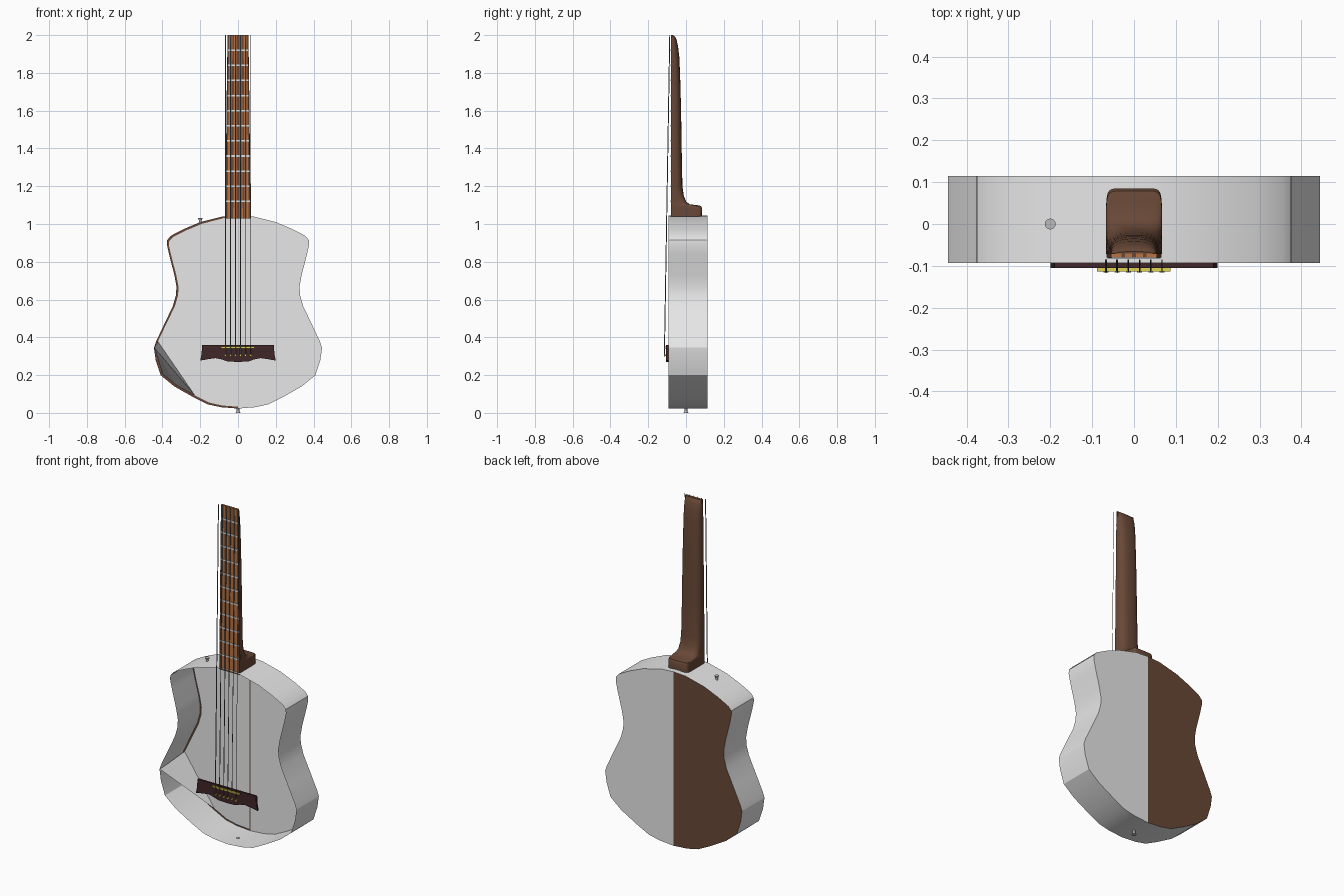
import bpy, bmesh, math
from mathutils import Vector

if "Cube" in bpy.data.objects:
    bpy.data.objects.remove(bpy.data.objects["Cube"])

def mat(name, r, g, b):
    m = bpy.data.materials.new(name)
    m.diffuse_color = (r, g, b, 1)
    m.use_nodes = True
    m.node_tree.nodes["Principled BSDF"].inputs["Base Color"].default_value = m.diffuse_color
    return m

GREY = mat("pale_grey", .8, .8, .8)
BROWN = mat("neck_brown", .14, .065, .038)
ORANGE = mat("fretboard_orange", .48, .17, .055)
MAROON = mat("bridge_maroon", .05, .019, .021)
YELLOW = mat("saddle_yellow", .75, .66, .08)
STEEL = mat("string_steel", .2, .2, .21)
SILVER = mat("fret_silver", .72, .76, .8)
METAL = mat("button_metal", .5, .5, .52)

def make(name, verts, faces, mats, angle=None, fix=True):
    me = bpy.data.meshes.new(name)
    me.from_pydata(verts, [], faces)
    if fix:
        bm = bmesh.new()
        bm.from_mesh(me)
        bmesh.ops.recalc_face_normals(bm, faces=bm.faces)
        bm.to_mesh(me)
        bm.free()
    for m in mats:
        me.materials.append(m)
    if angle:
        me.shade_smooth()
        me.set_sharp_from_angle(angle=math.radians(angle))
    ob = bpy.data.objects.new(name, me)
    bpy.context.collection.objects.link(ob)
    return ob

def loft(name, rings, m, angle=None):
    n = len(rings[0])
    verts = [p for r in rings for p in r]
    faces = [(i*n+j, i*n+(j+1) % n, (i+1)*n+(j+1) % n, (i+1)*n+j)
             for i in range(len(rings)-1) for j in range(n)]
    faces += [tuple(range(n)), tuple(range(len(verts)-n, len(verts)))]
    return make(name, verts, faces, [m], angle)

def box(name, x0, x1, y0, y1, z0, z1, m):
    ring = lambda z: [(x0, y0, z), (x1, y0, z), (x1, y1, z), (x0, y1, z)]
    return loft(name, [ring(z0), ring(z1)], m)

def rod(name, a, b, r0, r1, m, n=8):
    a, b = Vector(a), Vector(b)
    d = (b-a).normalized()
    u = d.orthogonal().normalized()
    w = d.cross(u)
    ring = lambda c, r: [c + r*(u*math.cos(t*math.tau/n) + w*math.sin(t*math.tau/n)) for t in range(n)]
    return loft(name, [ring(a, r0), ring(b, r1)], m, 40)

# Body outline: right half from top to bottom, mirrored for the left
HALF = [(0, 1.045), (.08, 1.04), (.2, 1.01), (.29, .972), (.355, .938), (.375, .915),
        (.376, .89), (.365, .84), (.337, .73), (.326, .67), (.328, .625), (.345, .565),
        (.388, .475), (.435, .375), (.445, .345), (.436, .28), (.41, .2), (.34, .142),
        (.24, .085), (.16, .045), (.09, .03), (0, .023)]
N = len(HALF)
F, B = -.093, .115
loop = HALF + [(-x, z) for x, z in HALF[-2:0:-1]]
L = len(loop)

# Side wall: open at the front, a thin shell
make("body_side", [(x, F, z) for x, z in loop] + [(x, B, z) for x, z in loop],
     [(i, i+L, (i+1) % L+L, (i+1) % L) for i in range(L)], [GREY], 22)

# Back: two half plates
for name, s, m in (("back_right", 1, GREY), ("back_left", -1, BROWN)):
    make(name, [(s*x, B, z) for x, z in HALF], [tuple(range(N))[::-s]], [m], fix=False)

# Inner lining of the left back, one corner pulled forward to the front rim
A, Q = 14, 18
lin = []
for x, z in HALF:
    f = 1 - .011/max(x, .2)
    lin.append((-x*f, B-.006, .55 + (z-.55)*.982))
lin[A] = (-.443, F+.002, .345)
faces = [tuple(i for i in range(N) if i < A or i >= Q), (A-1, A, Q)]
faces += [(A, i, i+1) for i in range(A+1, Q)]
make("inner_lining", lin, faces, [GREY])

# Neck with heel: rounded sections (z, half width, back y, squareness)
YF = -.072
sections = [(1.035, .067, .083, .2), (1.085, .067, .085, .2), (1.096, .067, .079, .22),
            (1.101, .067, .05, .28), (1.104, .066, .02, .35), (1.118, .066, .001, .45),
            (1.15, .065, -.012, .6), (1.2, .065, -.019, .7), (1.4, .063, -.023, .75),
            (1.6, .061, -.026, .75), (1.75, .059, -.03, .75), (1.88, .057, -.035, .75),
            (1.94, .056, -.042, .75), (1.975, .054, -.05, .75), (1.99, .051, -.057, .75),
            (1.998, .045, -.066, .75)]
rings = []
for z, w, yb, e in sections:
    ring = []
    for k in range(17):
        c, s = math.cos(k*math.pi/16), math.sin(k*math.pi/16)
        ring.append((math.copysign(abs(c)**e, c)*w if abs(c) > 1e-6 else 0,
                     YF + (yb-YF)*max(s, 0)**e, z))
    rings.append(ring)
loft("neck", rings, BROWN, 40)

# Fretboard: tapered board with alternating lengthwise wood stripes
COLS = 13
def board(y, z):
    w = .066 if z < 1.5 else .055
    return [(w*(2*i/COLS-1), y, z) for i in range(COLS+1)]
rows = [board(-.08, 1.03), board(-.08, 2.0), board(-.07, 2.0), board(-.07, 1.03)]
C = COLS+1
faces = [(r*C+i, r*C+i+1, (r+1) % 4*C+i+1, (r+1) % 4*C+i) for r in range(4) for i in range(COLS)]
faces += [(0, C, 2*C, 3*C), tuple(r*C+COLS for r in range(4))]
fb = make("fretboard", [p for r in rows for p in r], faces, [ORANGE, BROWN])
for p in fb.data.polygons:
    i = int((p.center.x/(.0605)+1)/2*COLS)
    p.material_index = 1 if i % 3 == 0 or abs(p.normal.x) > .5 else 0

# Frets
for i in range(11):
    z = 1.12 + i*.08
    w = .064 - .011*(z-1.03)/.97
    box("fret_%d" % (i+1), -w, w, -.083, -.079, z-.004, z+.004, SILVER)

# Bridge: plate with a scalloped lower edge
edge = [(0, .27), (.055, .272), (.085, .283), (.12, .29), (.16, .284), (.2, .277),
        (.193, .31), (.19, .36)]
prof = edge + [(-x, z) for x, z in edge[:0:-1]]
loft("bridge", [[(x, -.105, z) for x, z in prof], [(x, F, z) for x, z in prof]], MAROON)
box("saddle", -.089, .087, -.113, -.103, .342, .351, YELLOW)

# Strings and bridge pins
for i in range(6):
    x = -.067 + i*.0268
    r = .0026 - i*.00025
    rod("string_%d" % (i+1), (x, -.1145, .305), (x, -.086, 2.0), r, r, STEEL, 6)
    rod("bridge_pin_%d" % (i+1), (x, -.103, .305), (x, -.116, .305), .004, .006, YELLOW)

# Strap buttons: stem and flared head
for name, x, z, s in (("top_button", -.2, 1.005, 1), ("bottom_button", 0, .027, -1)):
    rod(name + "_stem", (x, 0, z), (x, 0, z+s*.018), .007, .007, METAL, 12)
    rod(name + "_head", (x, 0, z+s*.016), (x, 0, z+s*.027), .008, .013, METAL, 16)
